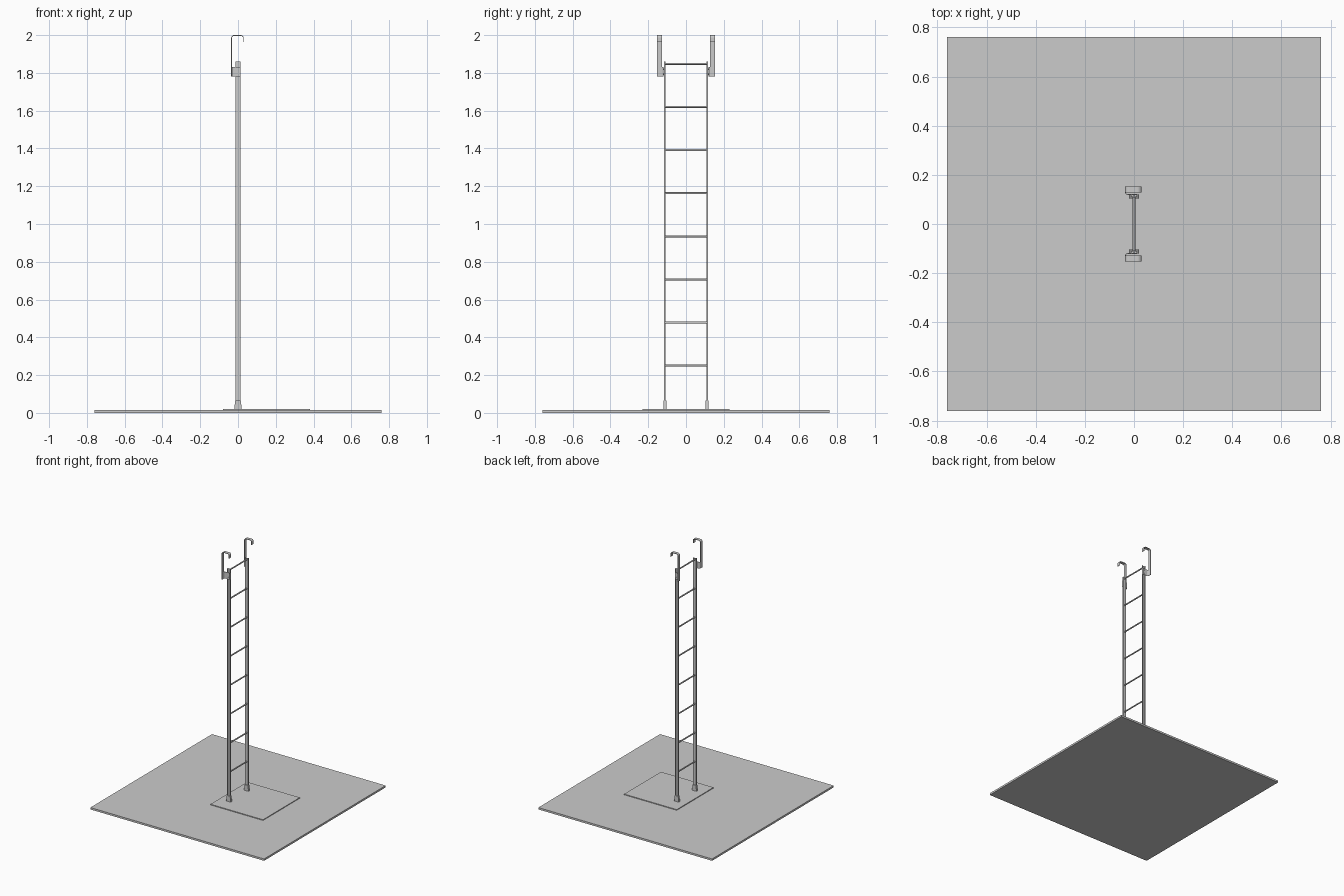
import bpy, bmesh, math

cube = bpy.data.objects.get("Cube")
if cube:
    bpy.data.objects.remove(cube, do_unlink=True)

grey = bpy.data.materials.new("light grey")
grey.use_nodes = True
grey.diffuse_color = (0.6, 0.6, 0.6, 1)
grey.node_tree.nodes["Principled BSDF"].inputs["Base Color"].default_value = (0.6, 0.6, 0.6, 1)


def finish(name, bm):
    bmesh.ops.recalc_face_normals(bm, faces=bm.faces)
    mesh = bpy.data.meshes.new(name)
    bm.to_mesh(mesh)
    bm.free()
    mesh.materials.append(grey)
    ob = bpy.data.objects.new(name, mesh)
    bpy.context.collection.objects.link(ob)
    return ob


def extrude(name, profile, offset, place):
    """Solid from a closed 2D profile; place maps (u, v) to a 3D point."""
    bm = bmesh.new()
    face = bm.faces.new([bm.verts.new(place(u, v)) for u, v in profile])
    out = bmesh.ops.extrude_face_region(bm, geom=[face])
    moved = [g for g in out["geom"] if isinstance(g, bmesh.types.BMVert)]
    bmesh.ops.translate(bm, verts=moved, vec=offset)
    return finish(name, bm)


def box(name, x, y, z):
    outline = [(x[0], y[0]), (x[1], y[0]), (x[1], y[1]), (x[0], y[1])]
    return extrude(name, outline, (0, 0, z[1] - z[0]), lambda u, v: (u, v, z[0]))


def ribbon(path, t):
    """Closed outline of a strip of thickness t to the right of the path."""
    inner = []
    for i, p in enumerate(path):
        a, b = path[max(i - 1, 0)], path[min(i + 1, len(path) - 1)]
        dx, dy = b[0] - a[0], b[1] - a[1]
        n = math.hypot(dx, dy)
        inner.append((p[0] + dy / n * t, p[1] - dx / n * t))
    return path + inner[::-1]


def arc(cx, cy, r, start, end, steps=6):
    angles = [math.radians(start + (end - start) * i / steps) for i in range(steps + 1)]
    return [(cx + r * math.cos(a), cy + r * math.sin(a)) for a in angles]


def cylinder(name, radius, length, loc, sides=12):
    bm = bmesh.new()
    bmesh.ops.create_cone(bm, cap_ends=True, segments=sides, radius1=radius,
                          radius2=radius, depth=length)
    for f in bm.faces:
        f.smooth = len(f.verts) == 4
    ob = finish(name, bm)
    ob.rotation_euler.x = math.pi / 2
    ob.location = loc
    return ob


# Ground slab and raised pad
box("ground_slab", (-0.76, 0.76), (-0.76, 0.76), (0, 0.015))
box("landing_pad", (-0.08, 0.38), (-0.23, 0.23), (0.015, 0.021))

# Rungs
for i in range(8):
    cylinder(f"rung_{i + 1}", 0.0055, 0.222, (0, 0, 0.25 + i * 0.2283))

# Hook path: up the back, over the top and down to the tip
hook_path = ([(-0.036, 1.78)] + arc(-0.021, 1.985, 0.015, 180, 90)
             + arc(0.015, 1.985, 0.015, 90, 0) + [(0.03, 1.963)])

# Bracket seen from above: back strip bending forward along the rail
bracket_path = [(-0.036, 0.151)] + arc(-0.026, 0.129, 0.010, 180, 270) + [(0.012, 0.119)]

for side, s in (("right", -1), ("left", 1)):
    # Channel rail: web with two flanges facing outward
    channel = [(-0.013, 0.108), (0.013, 0.108), (0.013, 0.117), (0.010, 0.117),
               (0.010, 0.111), (-0.010, 0.111), (-0.010, 0.117), (-0.013, 0.117)]
    extrude(f"{side}_rail", channel, (0, 0, 1.83), lambda u, v: (u, v * s, 0.03))

    # Rubber foot, slightly flared towards the bottom
    foot = box(f"{side}_foot", (-0.019, 0.019),
               sorted((s * 0.103, s * 0.120)), (0.021, 0.066))
    for v in foot.data.vertices:
        if v.co.z > 0.05:
            v.co.x *= 0.82

    # Flat bar hook
    extrude(f"{side}_hook", ribbon(hook_path, 0.004), (0, s * 0.025, 0),
            lambda u, v: (u, s * 0.128, v))

    # Bracket joining hook and rail
    extrude(f"{side}_hook_bracket", ribbon(bracket_path, -0.003), (0, 0, 0.052),
            lambda u, v: (u, v * s, 1.78))

    # Bolts through the bracket
    for n, z in enumerate((1.793, 1.819)):
        cylinder(f"{side}_bolt_{n + 1}", 0.004, 0.008, (0, s * 0.119, z), 6)
